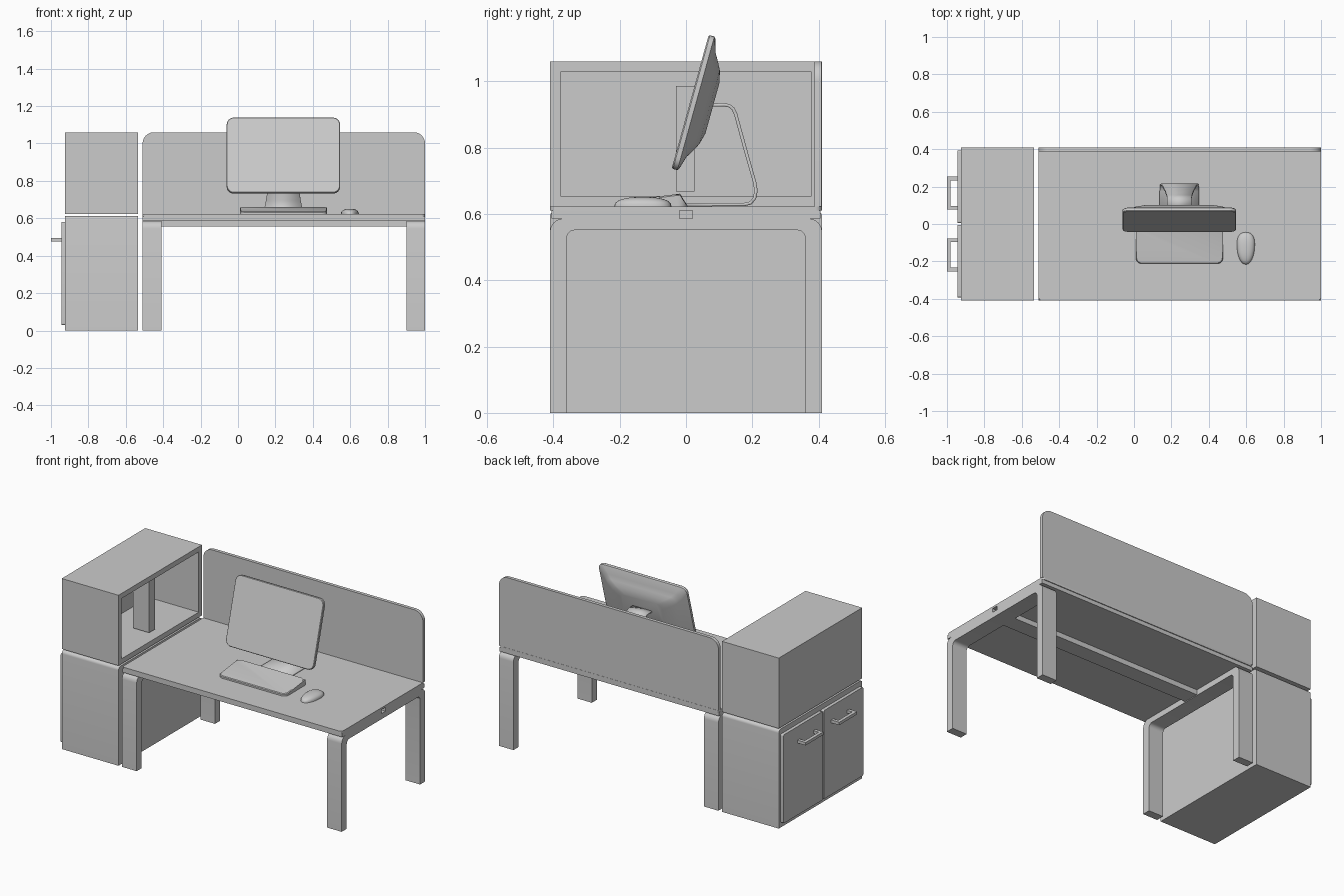
import bpy, bmesh, math
from mathutils import Vector, Matrix

if "Cube" in bpy.data.objects:
    bpy.data.objects.remove(bpy.data.objects["Cube"])


def finish(name, bm, smooth=False, bevel=0.0):
    bmesh.ops.recalc_face_normals(bm, faces=bm.faces)
    me = bpy.data.meshes.new(name)
    bm.to_mesh(me)
    bm.free()
    ob = bpy.data.objects.new(name, me)
    bpy.context.collection.objects.link(ob)
    if bevel:
        m = ob.modifiers.new("bevel", 'BEVEL')
        m.width, m.segments = bevel, 3
        m.limit_method = 'ANGLE'
    if smooth:
        bpy.context.view_layer.objects.active = ob
        bpy.ops.object.select_all(action='DESELECT')
        ob.select_set(True)
        bpy.ops.object.shade_smooth_by_angle(angle=math.radians(35))
    return ob


def rounded(corners, seg=6):
    """Outline from (u, v, radius) corners, each rounded by an arc."""
    out, n = [], len(corners)
    for i, (u, v, r) in enumerate(corners):
        c = Vector((u, v))
        if r == 0:
            out.append((u, v))
            continue
        a = (Vector(corners[i - 1][:2]) - c).normalized()
        b = (Vector(corners[(i + 1) % n][:2]) - c).normalized()
        for k in range(seg + 1):
            t = k / seg * math.pi / 2
            p = c + a * r * (1 - math.sin(t)) + b * r * (1 - math.cos(t))
            out.append((p.x, p.y))
    return out


def rect(u0, u1, v0, v1, r=0.0):
    return rounded([(u0, v0, r), (u1, v0, r), (u1, v1, r), (u0, v1, r)])


def loft(bm, rings):
    rows = [[bm.verts.new(p) for p in ring] for ring in rings]
    n = len(rows[0])
    for a, b in zip(rows, rows[1:]):
        for i in range(n):
            bm.faces.new((a[i], a[(i + 1) % n], b[(i + 1) % n], b[i]))
    bm.faces.new(rows[0])
    bm.faces.new(rows[-1])


def prism(name, outline, axis, a, b, smooth=True, bevel=0.0):
    put = {'x': lambda p, d: (d, p[0], p[1]),
           'y': lambda p, d: (p[0], d, p[1]),
           'z': lambda p, d: (p[0], p[1], d)}[axis]
    bm = bmesh.new()
    loft(bm, [[put(p, d) for p in outline] for d in (a, b)])
    return finish(name, bm, smooth, bevel)


def box(name, x0, x1, y0, y1, z0, z1):
    return prism(name, rect(x0, x1, y0, y1), 'z', z0, z1, smooth=False)


# desk top, split under-boards and centre beam
prism("desk_top", rect(-0.51, 1, -0.41, 0.41, 0.02), 'z', 0.61, 0.622)
for s, tag in ((-1, "front"), (1, "back")):
    y0, y1 = sorted((s * 0.02, s * 0.405))
    box("under_board_" + tag, -0.51, 1, y0, y1, 0.586, 0.61)
box("centre_beam", -0.41, 0.9, -0.05, 0.05, 0.555, 0.586)

# leg frames
frame = rounded([(-0.41, 0, 0), (-0.41, 0.586, 0.04), (0.41, 0.586, 0.04), (0.41, 0, 0),
                 (0.36, 0, 0), (0.36, 0.551, 0.025), (-0.36, 0.551, 0.025), (-0.36, 0, 0)])
prism("leg_frame_left", frame, 'x', -0.51, -0.41)
prism("leg_frame_right", frame, 'x', 0.9, 1.0)

# privacy panel behind the desk
prism("back_panel", rounded([(-0.51, 0.622, 0), (1, 0.622, 0), (1, 1.06, 0.06), (-0.51, 1.06, 0.06)], 8),
      'y', 0.388, 0.409)

# lower cabinet with doors and handles
prism("lower_cabinet", rounded([(-0.41, 0, 0), (0.41, 0, 0), (0.41, 0.612, 0.02), (-0.41, 0.612, 0.02)]),
      'x', -0.925, -0.535)
for s, tag in ((-1, "front"), (1, "back")):
    y0, y1 = sorted((s * 0.006, s * 0.392))
    prism("door_" + tag, rect(y0, y1, 0.03, 0.58, 0.008), 'x', -0.945, -0.925)
    h0, h1 = sorted((s * 0.077, s * 0.253))
    prism("handle_" + tag, [(-0.945, h0), (-1, h0), (-1, h1), (-0.945, h1), (-0.945, h1 - 0.02),
                            (-0.98, h1 - 0.02), (-0.98, h0 + 0.02), (-0.945, h0 + 0.02)],
          'z', 0.477, 0.495, smooth=False)

# upper cabinet, hollow towards the desk
bm = bmesh.new()
bmesh.ops.create_cube(bm, size=1, matrix=Matrix.Translation((-0.73, 0, 0.841)) @ Matrix.Diagonal((0.39, 0.82, 0.438, 1)))
face = max(bm.faces, key=lambda f: f.calc_center_median().x)
bmesh.ops.inset_region(bm, faces=[face], thickness=0.045)
res = bmesh.ops.extrude_discrete_faces(bm, faces=[face])
bmesh.ops.translate(bm, verts=res["faces"][0].verts, vec=(-0.345, 0, 0))
finish("upper_cabinet", bm)
box("shelf_divider", -0.70, -0.59, -0.03, 0.026, 0.667, 0.985)

# monitor: tilted rounded slab with a swollen back
bm = bmesh.new()
tilt = math.radians(15.5)
up = Vector((0, math.sin(tilt), math.cos(tilt)))
back = Vector((0, math.cos(tilt), -math.sin(tilt)))
centre = Vector((0.2425, 0.0125, 0.938))
rings = []
for d, hx, hy, r in ((0, 0.3, 0.206, 0.036), (0.004, 0.303, 0.209, 0.038), (0.018, 0.303, 0.209, 0.038),
                     (0.022, 0.298, 0.204, 0.036), (0.034, 0.265, 0.163, 0.036), (0.048, 0.24, 0.14, 0.036),
                     (0.061, 0.2, 0.115, 0.036), (0.07, 0.14, 0.08, 0.034)):
    rings.append([centre + Vector((u, 0, 0)) + up * v + back * d for u, v in rect(-hx, hx, -hy, hy, r)])
loft(bm, rings)
finish("monitor", bm, smooth=True)

# monitor stand: one bent plate
bm = bmesh.new()
path = [(0.07, 0.928, 0.065), (0.115, 0.929, 0.065), (0.13, 0.926, 0.065), (0.142, 0.917, 0.066),
        (0.15, 0.9, 0.067), (0.18, 0.79, 0.078), (0.207, 0.695, 0.093), (0.211, 0.67, 0.098),
        (0.207, 0.648, 0.102), (0.195, 0.633, 0.104), (0.175, 0.628, 0.105), (0.0, 0.628, 0.105)]
rows = [[bm.verts.new((0.2425 + s * w, y, z)) for s in (-1, 1)] for y, z, w in path]
for a, b in zip(rows, rows[1:]):
    bm.faces.new((a[0], a[1], b[1], b[0]))
stand = finish("monitor_stand", bm, smooth=True)
sol = stand.modifiers.new("thickness", 'SOLIDIFY')
sol.thickness, sol.offset = 0.01, 0

# keyboard: wedge with rounded corners
bm = bmesh.new()
outline = rect(0.01, 0.476, -0.212, 0.004, 0.03)
inner = rect(0.014, 0.472, -0.208, -0.018, 0.028)
slope = lambda y: 0.636 + (y + 0.212) * 0.128
loft(bm, [[(x, y, 0.622) for x, y in outline],
          [(x, y, min(slope(y) - 0.004, 0.622 + max(0.003, (0.004 - y) * 1.6))) for x, y in outline],
          [(x, y, slope(y)) for x, y in inner]])
finish("keyboard", bm, smooth=True)

# mouse: half egg, broader at the back
bm = bmesh.new()
bmesh.ops.create_uvsphere(bm, u_segments=32, v_segments=16, radius=1)
bmesh.ops.bisect_plane(bm, geom=bm.verts[:] + bm.edges[:] + bm.faces[:], plane_co=(0, 0, 0),
                       plane_no=(0, 0, 1), clear_inner=True)
bmesh.ops.holes_fill(bm, edges=[e for e in bm.edges if e.is_boundary])
soft = lambda c, p: math.copysign(abs(c) ** p, c)
for v in bm.verts:
    x, y, z = v.co
    v.co = (0.598 + soft(x, 0.85) * (0.047 + 0.009 * y), -0.13 + soft(y, 0.85) * 0.086,
            0.622 + max(z, 0) ** 0.8 * 0.029)
finish("mouse", bm, smooth=True)
